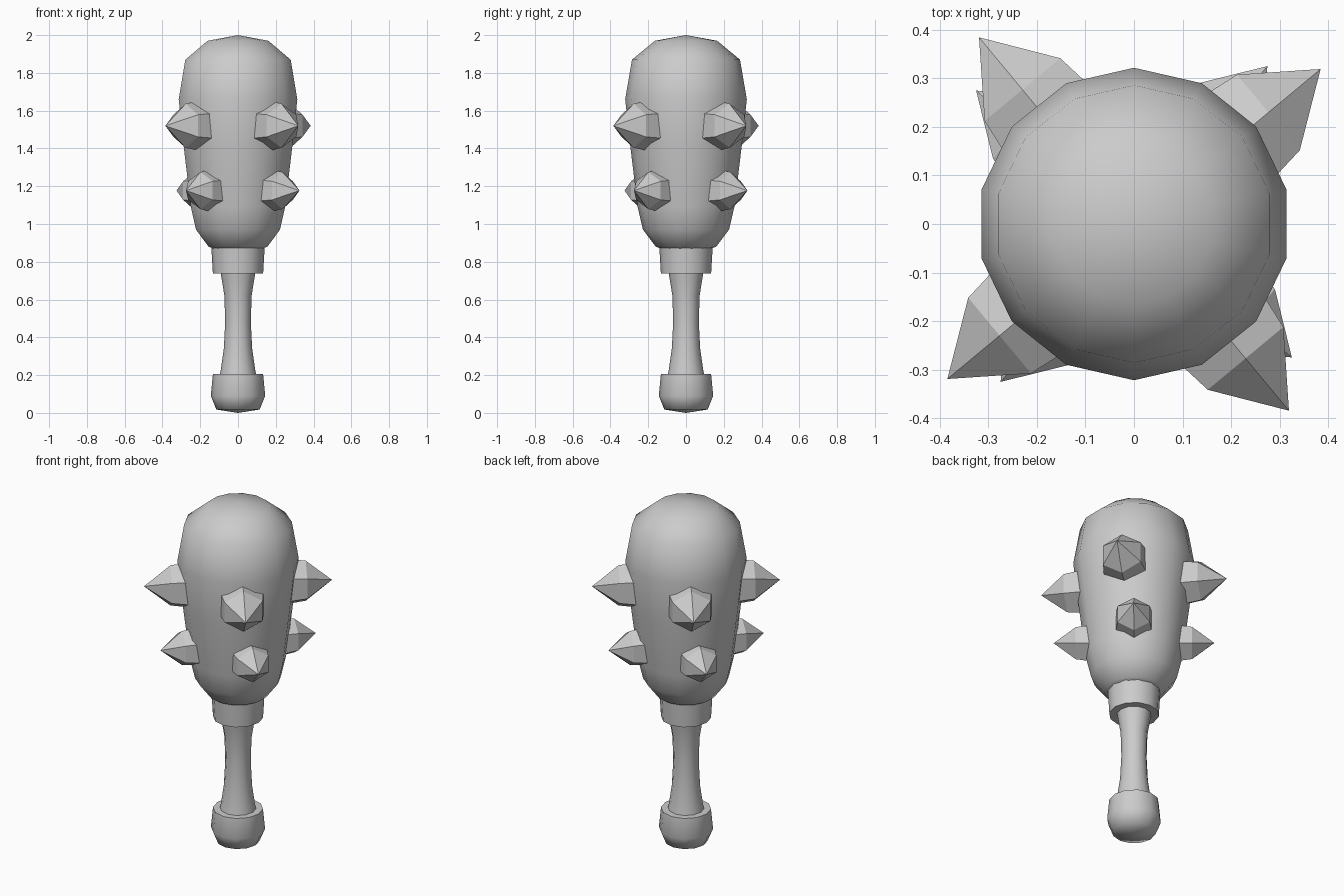
import bpy
import bmesh
import math
from mathutils import Matrix

cube = bpy.data.objects.get("Cube")
if cube:
    bpy.data.objects.remove(cube, do_unlink=True)

grey = bpy.data.materials.new("plain grey")
grey.use_nodes = True
grey.diffuse_color = (0.6, 0.6, 0.6, 1)
grey.node_tree.nodes["Principled BSDF"].inputs["Base Color"].default_value = (0.6, 0.6, 0.6, 1)


def lathe(name, profile, sides, smooth_angle=None, turn=0.0):
    """Revolve (radius, height) points about z; a zero radius closes to a point."""
    bm = bmesh.new()
    rings = []
    for r, z in profile:
        if r == 0:
            rings.append([bm.verts.new((0, 0, z))] * sides)
        else:
            angles = [turn + math.tau * i / sides for i in range(sides)]
            rings.append([bm.verts.new((r * math.cos(a), r * math.sin(a), z)) for a in angles])
    for low, high in zip(rings, rings[1:]):
        for i in range(sides):
            j = (i + 1) % sides
            corners = list(dict.fromkeys((low[i], low[j], high[j], high[i])))
            bm.faces.new(corners)
    # Cap any open end
    for ring in (rings[0], rings[-1]):
        if len(set(ring)) > 1:
            bm.faces.new(ring)
    bmesh.ops.recalc_face_normals(bm, faces=bm.faces)
    mesh = bpy.data.meshes.new(name)
    bm.to_mesh(mesh)
    bm.free()
    mesh.materials.append(grey)
    obj = bpy.data.objects.new(name, mesh)
    bpy.context.collection.objects.link(obj)
    if smooth_angle:
        bpy.ops.object.select_all(action="DESELECT")
        obj.select_set(True)
        bpy.context.view_layer.objects.active = obj
        bpy.ops.object.shade_smooth_by_angle(angle=math.radians(smooth_angle))
    return obj


# Club head, collar, grip and pommel
quarter = math.pi / 2
lathe("club_head", [(0.12, 0.865), (0.16, 0.88), (0.228, 0.97), (0.256, 1.09), (0.296, 1.42),
                    (0.322, 1.66), (0.286, 1.87), (0.165, 1.97), (0, 2.0)], 14, 50, quarter)
lathe("collar", [(0.133, 0.738), (0.142, 0.89)], 12, 40, quarter)
lathe("grip", [(0.1, 0.18), (0.09, 0.235), (0.075, 0.34), (0.068, 0.48), (0.072, 0.62),
               (0.085, 0.7), (0.095, 0.76)], 12, 40, quarter)
lathe("pommel", [(0, 0), (0.115, 0.018), (0.144, 0.09), (0.133, 0.205)], 12, 65, quarter)


# Two rows of four hexagonal spikes
def spike_row(name, tip, height, size, start):
    profile = [(0.138 * size, tip - 0.28 * size), (0.117 * size, tip - 0.14 * size), (0, tip)]
    for i in range(4):
        spike = lathe(f"{name}_{i + 1}", profile, 6)
        spike.data.transform(Matrix.Translation((0, 0, height))
                             @ Matrix.Rotation(start + i * quarter, 4, "Z")
                             @ Matrix.Rotation(quarter, 4, "Y"))


spike_row("upper_spike", 0.5, 1.52, 1.0, math.radians(39.7))
spike_row("lower_spike", 0.426, 1.177, 0.84, math.radians(49.8))
